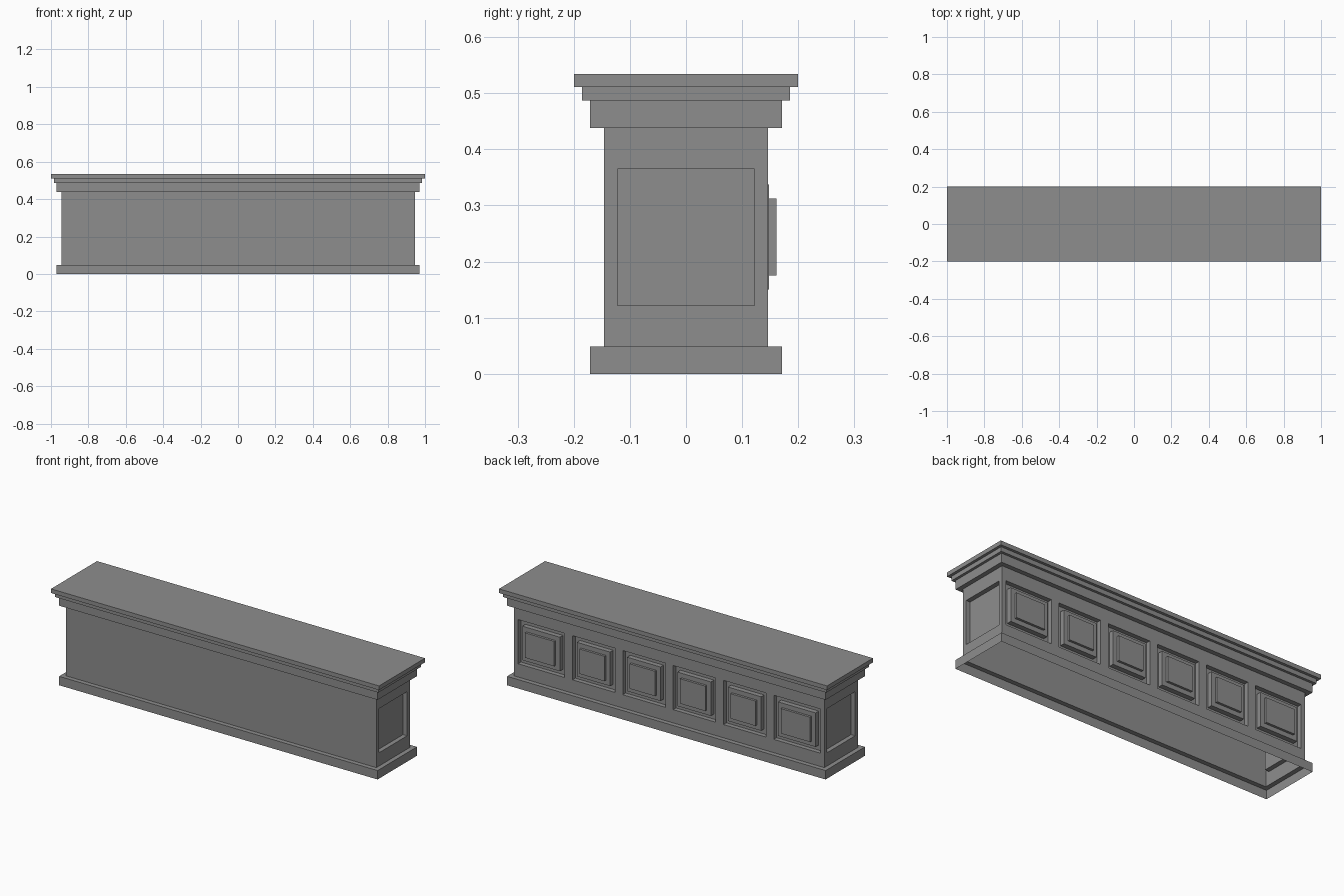
import bpy
import bmesh
from mathutils import Vector

cube = bpy.data.objects.get("Cube")
if cube:
    bpy.data.objects.remove(cube, do_unlink=True)

grey = bpy.data.materials.new("plain grey")
grey.use_nodes = True
grey.diffuse_color = (0.27, 0.27, 0.27, 1)
grey.node_tree.nodes["Principled BSDF"].inputs["Base Color"].default_value = (0.27, 0.27, 0.27, 1)

# Shared proportions: every moulding steps out evenly from the body
BODY_X, BODY_Y = 0.945, 0.146
PLINTH_TOP, BODY_TOP = 0.049, 0.438
PANEL_LOW, PANEL_HIGH = 0.122, 0.365
RECESS = 0.025


def shell(profile, cap=False):
    """Open rectangular shell from (outward step, height) pairs."""
    bm = bmesh.new()
    loops = []
    for step, z in profile:
        x, y = BODY_X + step, BODY_Y + step
        loops.append([bm.verts.new((sx * x, sy * y, z))
                      for sx, sy in ((-1, -1), (1, -1), (1, 1), (-1, 1))])
    for low, high in zip(loops, loops[1:]):
        for i in range(4):
            j = (i + 1) % 4
            bm.faces.new((low[i], low[j], high[j], high[i]))
    if cap:
        bm.faces.new(loops[-1])
    bm.normal_update()
    return bm


def finish(bm, name):
    mesh = bpy.data.meshes.new(name)
    bm.to_mesh(mesh)
    bm.free()
    mesh.materials.append(grey)
    obj = bpy.data.objects.new(name, mesh)
    bpy.context.collection.objects.link(obj)
    return obj


def wall_faces(bm, normal):
    bm.normal_update()
    return [f for f in bm.faces if f.normal.dot(normal) > 0.9]


def cut_wall(bm, normal, axis, positions):
    """Slice only the wall facing the given way."""
    for p in positions:
        faces = wall_faces(bm, normal)
        geom = set(faces)
        for f in faces:
            geom.update(f.edges)
            geom.update(f.verts)
        bmesh.ops.bisect_plane(bm, geom=list(geom), plane_co=axis * p, plane_no=axis)


def push(bm, face, depth):
    move = face.normal * depth
    new = bmesh.ops.extrude_discrete_faces(bm, faces=[face])["faces"][0]
    bmesh.ops.translate(bm, verts=new.verts, vec=move)
    bm.normal_update()
    return new


def border(bm, face, width):
    bmesh.ops.inset_individual(bm, faces=[face], thickness=width, use_even_offset=True)
    bm.normal_update()
    return face


def panel_faces(bm, normal, axis, spans):
    found = []
    for f in wall_faces(bm, normal):
        c = f.calc_center_median()
        if PANEL_LOW < c.z < PANEL_HIGH and any(a < c.dot(axis) < b for a, b in spans):
            found.append(f)
    return found


X, Y, Z = Vector((1, 0, 0)), Vector((0, 1, 0)), Vector((0, 0, 1))

# Plinth, open underneath
finish(shell([(0.025, 0), (0.025, PLINTH_TOP), (0, PLINTH_TOP)]), "plinth")

# Stepped cornice with flat top
finish(shell([(0, BODY_TOP), (0.025, BODY_TOP), (0.025, 0.487), (0.039, 0.487),
              (0.039, 0.511), (0.054, 0.511), (0.054, 0.534)], cap=True), "cornice_top")

# Body walls
body = shell([(0, PLINTH_TOP), (0, BODY_TOP)])

# Six raised panels in recesses along the back
half = [(0.024, 0.283), (0.331, 0.589), (0.637, 0.921)]
spans = half + [(-b, -a) for a, b in half]
cut_wall(body, Y, X, [p for span in spans for p in span])
cut_wall(body, Y, Z, [PANEL_LOW, PANEL_HIGH])
for face in panel_faces(body, Y, X, spans):
    face = push(body, face, -RECESS)
    face = border(body, face, 0.028)
    face = push(body, face, RECESS + 0.002)
    face = border(body, face, 0.025)
    push(body, face, 0.013)

# One sunk panel in each end
end_span = [(-0.122, 0.122)]
for side in (X, -X):
    cut_wall(body, side, Y, end_span[0])
    cut_wall(body, side, Z, [PANEL_LOW, PANEL_HIGH])
    # Only the outermost faces belong to the end wall
    for face in panel_faces(body, side, Y, end_span):
        if face.calc_center_median().dot(side) > BODY_X - 0.001:
            push(body, face, -RECESS)

finish(body, "panelled_body")
